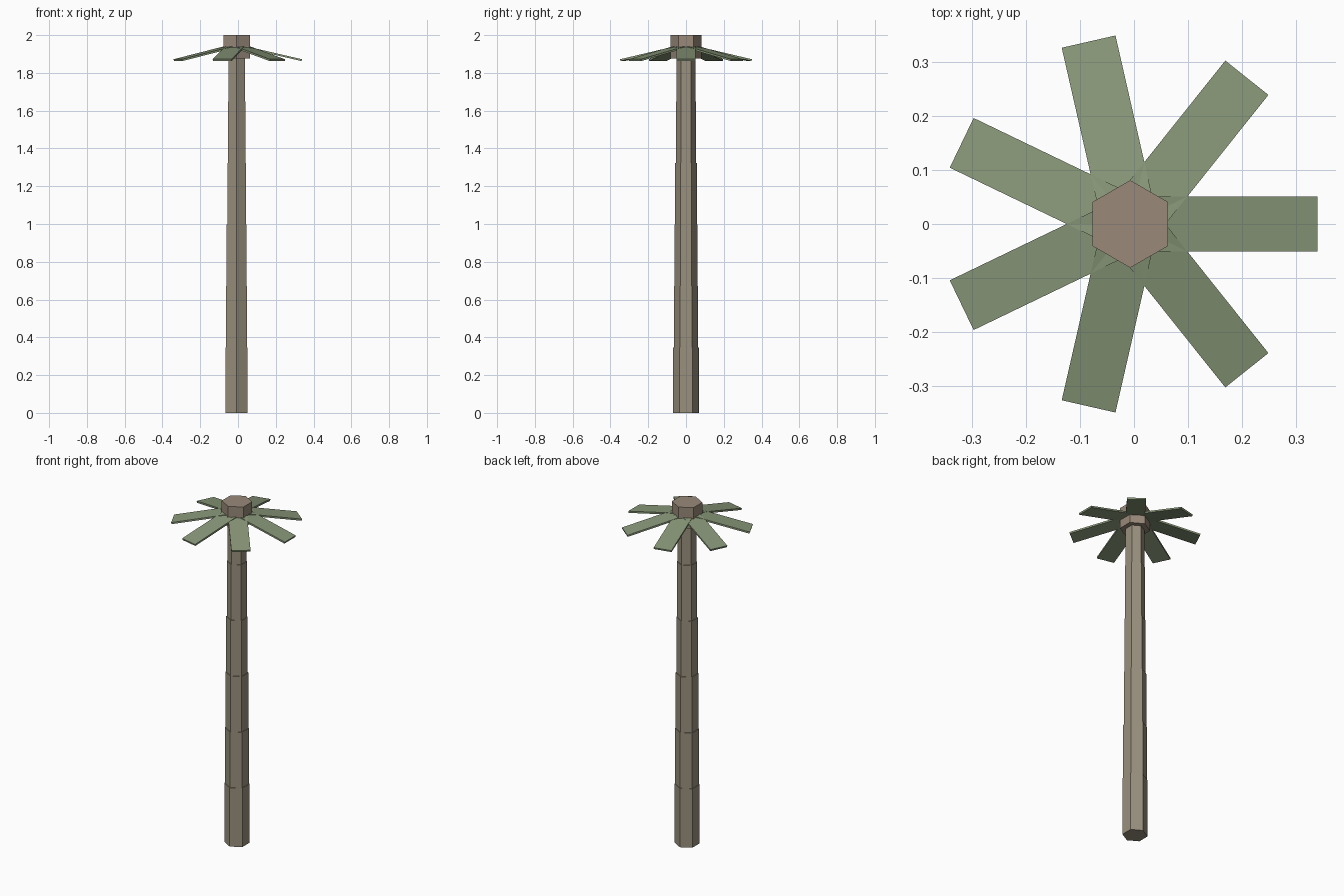
import bpy, bmesh, math
from mathutils import Matrix, Vector

if "Cube" in bpy.data.objects:
    bpy.data.objects.remove(bpy.data.objects["Cube"])

CX = -0.007  # trunk axis, offset so the fronds are centred


def material(name, rgb):
    m = bpy.data.materials.new(name)
    m.diffuse_color = (*rgb, 1)
    m.use_nodes = True
    m.node_tree.nodes["Principled BSDF"].inputs["Base Color"].default_value = m.diffuse_color
    return m


bark = material("bark tan", (0.32, 0.28, 0.205))
husk = material("husk brown", (0.32, 0.255, 0.195))
leaf = material("leaf green", (0.25, 0.31, 0.19))


def finish(name, bm, mat):
    me = bpy.data.meshes.new(name)
    bm.to_mesh(me)
    bm.free()
    me.materials.append(mat)
    ob = bpy.data.objects.new(name, me)
    bpy.context.collection.objects.link(ob)
    return ob


def hex_prism(name, radius, z0, z1, mat):
    """Six-sided prism with corners on the y axis."""
    bm = bmesh.new()
    place = Matrix.Translation((CX, 0, (z0 + z1) / 2)) @ Matrix.Rotation(math.pi / 6, 4, 'Z')
    bmesh.ops.create_cone(bm, cap_ends=True, segments=6, radius1=radius,
                          radius2=radius, depth=z1 - z0, matrix=place)
    # keep a corner pointing to the front
    if max(v.co.y for v in bm.verts) < radius * 0.95:
        bmesh.ops.rotate(bm, verts=bm.verts, cent=(CX, 0, 0),
                         matrix=Matrix.Rotation(math.pi / 6, 3, 'Z'))
    return finish(name, bm, mat)


# Trunk: six overlapping, stepped segments
for i in range(6):
    z0 = i * 0.326
    hex_prism(f"trunk_segment_{i + 1}", 0.0675 - 0.0034 * i, z0, z0 + 0.345, bark)

# Crown block
hex_prism("crown", 0.081, 1.877, 2.0, husk)

# Fronds: seven thin slabs drooping from the crown
REACH, HALF_W, THICK = 0.345, 0.051, 0.01
TILT = math.radians(13)
for i in range(7):
    bm = bmesh.new()
    length = REACH / math.cos(TILT)
    bmesh.ops.create_cube(bm, size=1, matrix=Matrix.Translation((length / 2, 0, 0))
                          @ Matrix.Diagonal((length, 2 * HALF_W, THICK, 1)))
    bm.transform(Matrix.Translation((CX, 0, 1.947))
                 @ Matrix.Rotation(i * math.tau / 7, 4, 'Z')
                 @ Matrix.Rotation(TILT, 4, 'Y'))
    finish(f"frond_{i + 1}", bm, leaf)
